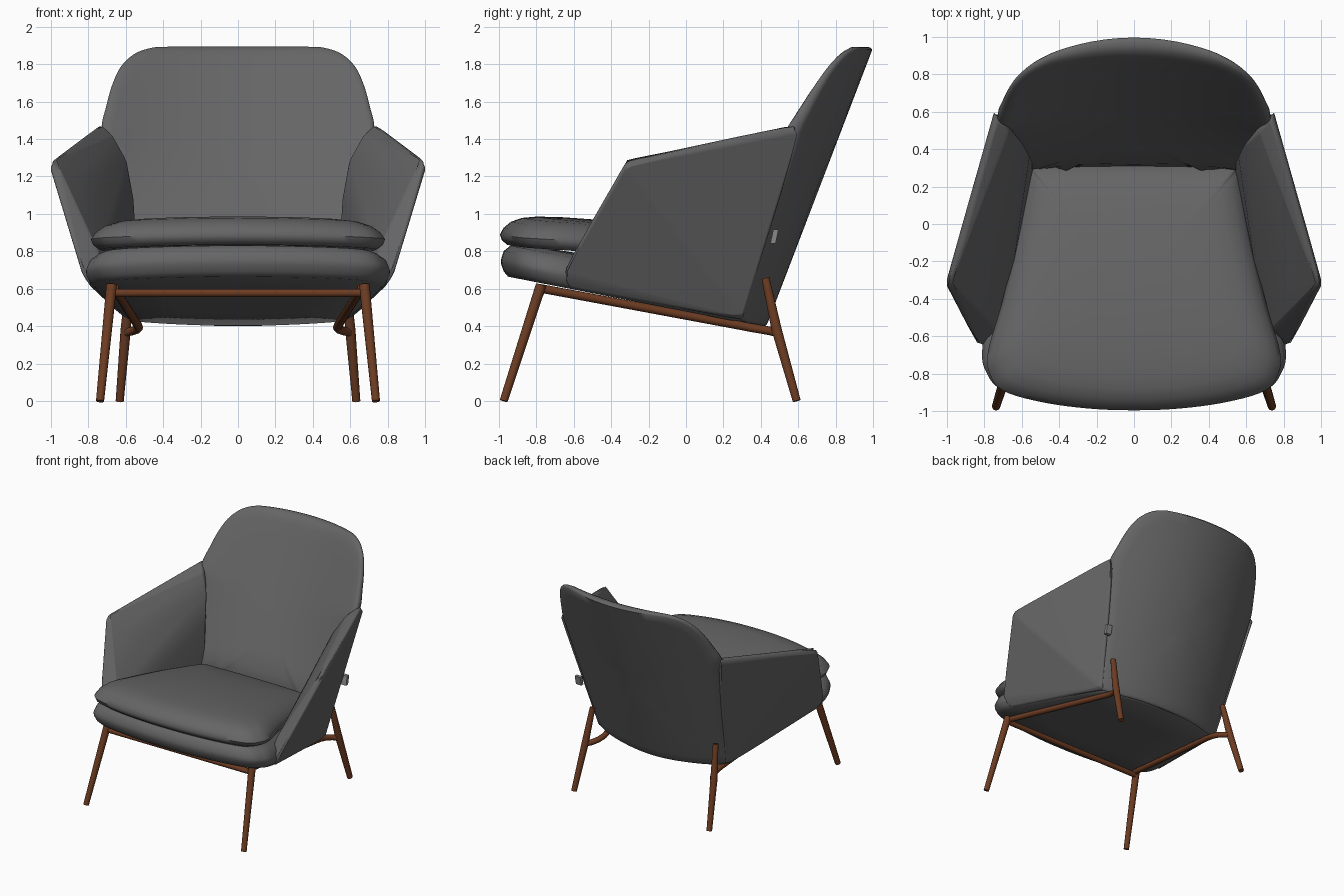
import bpy, bmesh, math
from mathutils import Vector

if "Cube" in bpy.data.objects:
    bpy.data.objects.remove(bpy.data.objects["Cube"])


def material(name, rgb):
    m = bpy.data.materials.new(name)
    m.diffuse_color = (*rgb, 1)
    m.use_nodes = True
    m.node_tree.nodes["Principled BSDF"].inputs["Base Color"].default_value = m.diffuse_color
    return m


FABRIC = material("charcoal fabric", (0.13, 0.13, 0.13))
WOOD = material("brown wood", (0.15, 0.045, 0.016))
TAG = material("grey tag", (0.25, 0.25, 0.25))


def finish(bm, name, mat, angle=40):
    bmesh.ops.recalc_face_normals(bm, faces=bm.faces[:])
    me = bpy.data.meshes.new(name)
    bm.to_mesh(me)
    bm.free()
    ob = bpy.data.objects.new(name, me)
    bpy.context.collection.objects.link(ob)
    me.materials.append(mat)
    bpy.ops.object.select_all(action='DESELECT')
    ob.select_set(True)
    bpy.context.view_layer.objects.active = ob
    bpy.ops.object.shade_smooth_by_angle(angle=math.radians(angle))
    return ob


def smooth_outline(half, n=5):
    """Mirror a half outline (x >= 0) and round it with a Catmull-Rom spline."""
    pts = half + [(-x, y) for x, y in reversed(half) if x > 0]
    pts = [Vector(p) for p in pts]
    out, c = [], len(pts)
    for i in range(c):
        a, b, d, e = (pts[(i + k) % c] for k in (-1, 0, 1, 2))
        for j in range(n):
            t = j / n
            out.append(0.5 * (2 * b + (d - a) * t + (2 * a - 5 * b + 4 * d - e) * t * t
                              + (3 * b - a - 3 * d + e) * t ** 3))
    return out


def ring_body(name, half, centre, profile, place):
    """Padded body: the outline scaled by each profile step, placed in space."""
    outline, c = smooth_outline(half), Vector(centre)
    bm = bmesh.new()
    rings = [[bm.verts.new(place(*(c + (p - c) * s), t)) for p in outline] for s, t in profile]
    n = len(outline)
    for r0, r1 in zip(rings, rings[1:]):
        for i in range(n):
            bm.faces.new((r0[i], r0[(i + 1) % n], r1[(i + 1) % n], r1[i]))
    bmesh.ops.remove_doubles(bm, verts=bm.verts[:], dist=0.0002)
    return finish(bm, name, FABRIC, 50)


# Backrest: tilted, wrapped shell
def back_point(x, z, t):
    y_out = 0.43 + 0.383 * (z - 0.4) - 0.42 * x * x
    k = min(max((z - 0.75) / 0.65, 0), 1)
    y_in = 0.28 + 0.555 * (z - 0.75) if z > 0.75 else 0.28 + 0.34 * (0.75 - z)
    y_in = min(y_in - 0.28 * k * x * x, y_out - 0.03)
    return (x, y_in + (y_out - y_in) * t, z)


ring_body("backrest",
          [(0, 0.40), (0.3, 0.41), (0.52, 0.425), (0.60, 0.46), (0.615, 0.55), (0.67, 1.0),
           (0.715, 1.35), (0.728, 1.47), (0.705, 1.57), (0.675, 1.68), (0.63, 1.78),
           (0.56, 1.85), (0.47, 1.885), (0.36, 1.893), (0, 1.893)],
          (0, 1.1),
          [(0, 0), (0.2, 0), (0.4, 0), (0.6, 0), (0.8, 0), (0.92, 0), (0.965, 0.05), (0.99, 0.2),
           (1, 0.4), (1, 0.65), (0.995, 0.85), (0.98, 1), (0.9, 1), (0.7, 1), (0.5, 1),
           (0.25, 1), (0, 1)],
          back_point)

# Seat base: lower cushion and sloping underside
ring_body("seat_base",
          [(0, -0.99), (0.25, -0.98), (0.5, -0.945), (0.70, -0.89), (0.785, -0.80), (0.81, -0.66),
           (0.74, -0.3), (0.66, 0.05), (0.59, 0.28), (0.45, 0.36), (0.2, 0.42), (0, 0.43)],
          (0, -0.35),
          [(0, 0.12), (0.4, 0.12), (0.8, 0.11), (0.92, 0.09), (0.975, 0.055), (0.995, 0.015),
           (1, 0), (0.997, -0.02), (0.975, -0.055), (0.94, -0.078), (0.5, -0.078), (0, -0.078)],
          lambda x, y, t: (x, y, 0.752 - 0.196 * (y + 1) + t))

# Loose seat cushion
ring_body("seat_cushion",
          [(0, -0.995), (0.25, -0.985), (0.5, -0.95), (0.70, -0.89), (0.77, -0.80), (0.78, -0.68),
           (0.70, -0.4), (0.62, -0.05), (0.58, 0.2), (0.56, 0.29), (0.5, 0.325), (0, 0.325)],
          (0, -0.35),
          [(0, 0.108), (0.25, 0.108), (0.5, 0.105), (0.7, 0.1), (0.82, 0.09), (0.91, 0.068),
           (0.97, 0.035), (1, 0), (0.985, -0.03), (0.94, -0.055), (0.6, -0.06), (0, -0.06)],
          lambda x, y, t: (x, y, 0.89 - 0.11 * (y + 1) ** 2 - 0.03 * x * x + t))

# Arms: faceted outside, padded convex inside
ARM = [(1.012, -0.325, 1.265), (0.745, 0.62, 1.45), (0.60, 0.305, 0.43), (0.835, -0.665, 0.68),
       (0.78, -0.625, 0.60), (0.975, -0.315, 1.292), (0.735, 0.57, 1.482),      # outer corners, lip
       (0.665, 0.50, 1.42), (0.595, 0.43, 1.29), (0.558, 0.36, 1.08), (0.545, 0.28, 0.75),  # rear seam
       (0.93, -0.315, 1.235), (0.86, -0.29, 1.18), (0.78, -0.245, 1.10), (0.70, -0.155, 1.0),
       (0.65, -0.06, 0.91), (0.62, 0.0, 0.82),                                # front seam
       (0.74, -0.56, 0.78), (0.70, -0.61, 0.62), (0.52, 0.28, 0.45)]         # hidden inner corners
for side, s in (("right", 1), ("left", -1)):
    bm = bmesh.new()
    for x, y, z in ARM:
        bm.verts.new((s * x, y, z))
    res = bmesh.ops.convex_hull(bm, input=bm.verts[:])
    bmesh.ops.delete(bm, geom=list({g for g in res["geom_interior"] + res["geom_unused"]
                                    if isinstance(g, bmesh.types.BMVert)}), context='VERTS')
    arm = finish(bm, side + "_arm", FABRIC, 60)
    bev = arm.modifiers.new("soft_edges", 'BEVEL')
    bev.width, bev.segments = 0.024, 3
    bev.limit_method, bev.angle_limit = 'ANGLE', math.radians(12)
    arm.modifiers.new("flat_panels", 'WEIGHTED_NORMAL')


# Wooden frame: round rods
def rod(name, pts, radii):
    cu = bpy.data.curves.new(name, 'CURVE')
    cu.dimensions = '3D'
    cu.bevel_depth, cu.bevel_resolution, cu.use_fill_caps = 1.0, 4, True
    sp = cu.splines.new('POLY')
    sp.points.add(len(pts) - 1)
    for p, co, r in zip(sp.points, pts, radii):
        p.co, p.radius = (*co, 1), r
    ob = bpy.data.objects.new(name, cu)
    bpy.context.collection.objects.link(ob)
    cu.materials.append(WOOD)
    bpy.ops.object.select_all(action='DESELECT')
    ob.select_set(True)
    bpy.context.view_layer.objects.active = ob
    bpy.ops.object.convert(target='MESH')
    bpy.ops.object.shade_smooth_by_angle(angle=math.radians(40))


for side, s in (("right", 1), ("left", -1)):
    rod(side + "_front_leg", [(s * 0.737, -0.975, 0), (s * 0.675, -0.775, 0.62)], (0.022, 0.029))
    rod(side + "_rear_leg", [(s * 0.632, 0.592, 0), (s * 0.60, 0.485, 0.38), (s * 0.575, 0.425, 0.655)],
        (0.022, 0.028, 0.022))
    rod(side + "_side_rail", [(s * 0.66, -0.785, 0.603), (s * 0.535, 0.28, 0.405), (s * 0.53, 0.34, 0.393),
                              (s * 0.54, 0.40, 0.383), (s * 0.565, 0.45, 0.374), (s * 0.60, 0.485, 0.366)],
        [0.023] * 6)
rod("front_rail", [(-0.665, -0.78, 0.578), (0.665, -0.78, 0.578)], (0.022, 0.022))

# Small blank fabric tag on the right rear seam
bm = bmesh.new()
bmesh.ops.create_cube(bm, size=1)
for v in bm.verts:
    v.co = (0.668 + 0.05 * v.co.x, 0.473 + 0.028 * v.co.y + 0.016 * v.co.z, 0.88 + 0.075 * v.co.z)
finish(bm, "seam_tag", TAG)
